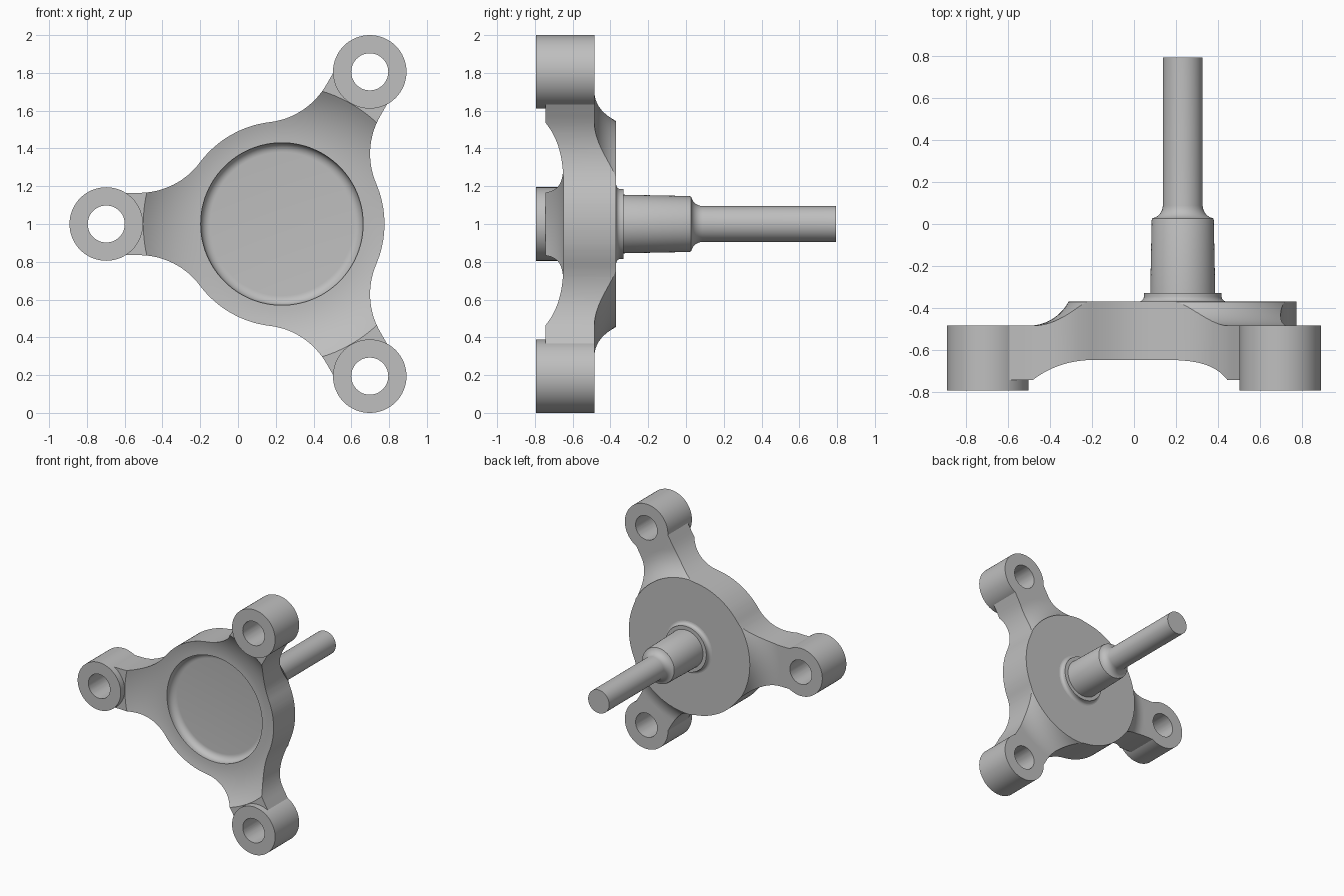
import bpy, bmesh
from math import sin, cos, radians, asin, degrees

cube = bpy.data.objects.get("Cube")
if cube:
    bpy.data.objects.remove(cube, do_unlink=True)

CX, CZ = 0.2325, 1.0          # main axis, running along y
LUG_R, LUG_DIST = 0.1946, 0.93
ARMS = (60, 180, 300)

grey = bpy.data.materials.new("plain grey")
grey.use_nodes = True
colour = (0.52, 0.52, 0.52, 1)
grey.diffuse_color = colour
grey.node_tree.nodes["Principled BSDF"].inputs["Base Color"].default_value = colour


def finish(name, bm):
    bmesh.ops.remove_doubles(bm, verts=bm.verts, dist=1e-5)
    bmesh.ops.recalc_face_normals(bm, faces=bm.faces)
    mesh = bpy.data.meshes.new(name)
    bm.to_mesh(mesh)
    bm.free()
    mesh.materials.append(grey)
    obj = bpy.data.objects.new(name, mesh)
    bpy.context.collection.objects.link(obj)
    return obj


def arc(cu, cv, r, a0, a1, n):
    steps = [radians(a0 + (a1 - a0) * i / n) for i in range(n + 1)]
    return [(cu + r * cos(t), cv + r * sin(t)) for t in steps]


def revolve(name, profile, x=CX, z=CZ, n=96):
    """Turn (radius, y) points around an axis parallel to y."""
    bm = bmesh.new()
    rings = []
    for r, y in profile:
        if r == 0:
            rings.append([bm.verts.new((x, y, z))] * n)
        else:
            rings.append([bm.verts.new((x + r * cos(radians(360 * i / n)), y,
                                        z + r * sin(radians(360 * i / n)))) for i in range(n)])
    for a, b in zip(rings, rings[1:]):
        for i in range(n):
            j = (i + 1) % n
            bm.faces.new(list(dict.fromkeys((a[i], a[j], b[j], b[i]))))
    return finish(name, bm)


def prism(name, outline, y0, y1):
    bm = bmesh.new()
    face = bm.faces.new([bm.verts.new((CX + u, y0, CZ + v)) for u, v in outline])
    new = bmesh.ops.extrude_face_region(bm, geom=[face])["geom"]
    verts = [g for g in new if isinstance(g, bmesh.types.BMVert)]
    bmesh.ops.translate(bm, verts=verts, vec=(0, y1 - y0, 0))
    return finish(name, bm)


def boolean(obj, other, operation):
    mod = obj.modifiers.new("cut", 'BOOLEAN')
    mod.operation, mod.solver, mod.object = operation, 'EXACT', other
    bpy.context.view_layer.objects.active = obj
    bpy.ops.object.modifier_apply(modifier=mod.name)
    bpy.data.objects.remove(other, do_unlink=True)


# Three-armed outline: round hub blending into each arm
HUB, FILLET, HALF = 0.543, 0.4, 0.165
blend = degrees(asin((HALF + FILLET) / (HUB + FILLET)))
reach = (HUB + FILLET) * cos(radians(blend))
side = [(0.88, HALF)] + arc(reach, HALF + FILLET, FILLET, 270, 180 + blend, 16)
hub_arc = arc(0, 0, HUB, blend, 120 - blend, 16)[1:-1]
one_arm = [(u, -v) for u, v in reversed(side)] + side + hub_arc
outline = []
for a in ARMS:
    c, s = cos(radians(a)), sin(radians(a))
    outline += [(u * c - v * s, u * s + v * c) for u, v in one_arm]
body = prism("hub_and_arms", outline, -0.9, -0.2)

# Turned faces: front pocket, front flare, rear step
front = arc(0.43, -0.635 - 0.5, 0.5, 90, 52.5, 14)
flare = [(r, -0.635 + (y + 0.635) * 1.05) for r, y in front]
rear = arc(0.735, -0.27, 0.215, 270, 208, 12)
pocket = arc(0.38, -0.62, 0.05, 90, 0, 8)
turned = ([(0, -0.57)] + pocket + flare
          + [(1.05, flare[-1][1]), (1.05, -0.485)] + rear
          + [(0.55, -0.37), (0, -0.37)])
boolean(body, revolve("turned_form", turned), 'INTERSECT')

# Drilled lugs at the arm ends
spots = [(CX + LUG_DIST * cos(radians(a)), CZ + LUG_DIST * sin(radians(a))) for a in ARMS]
for x, z in spots:
    lug = revolve("lug", [(0, -0.795), (LUG_R, -0.795), (LUG_R, -0.485), (0, -0.485)], x, z, 64)
    boolean(body, lug, 'UNION')
for x, z in spots:
    hole = revolve("hole", [(0, -1), (0.098, -1), (0.098, -0.3), (0, -0.3)], x, z, 48)
    boolean(body, hole, 'DIFFERENCE')

# Stepped spindle with collar and blended shoulder
collar = arc(0.21, -0.345, 0.025, 270, 180, 5)
shoulder = arc(0.157, 0.088, 0.062, 270, 180, 8)
spindle = revolve("spindle", [(0, -0.45), (0.21, -0.45)] + collar
                  + [(0.185, -0.33), (0.155, -0.33), (0.148, 0.018)] + shoulder[1:]
                  + [(0.095, 0.795), (0, 0.795)], n=64)

bpy.ops.object.select_all(action='DESELECT')
for obj in (body, spindle):
    obj.select_set(True)
bpy.context.view_layer.objects.active = body
bpy.ops.object.shade_smooth_by_angle(angle=radians(30))
